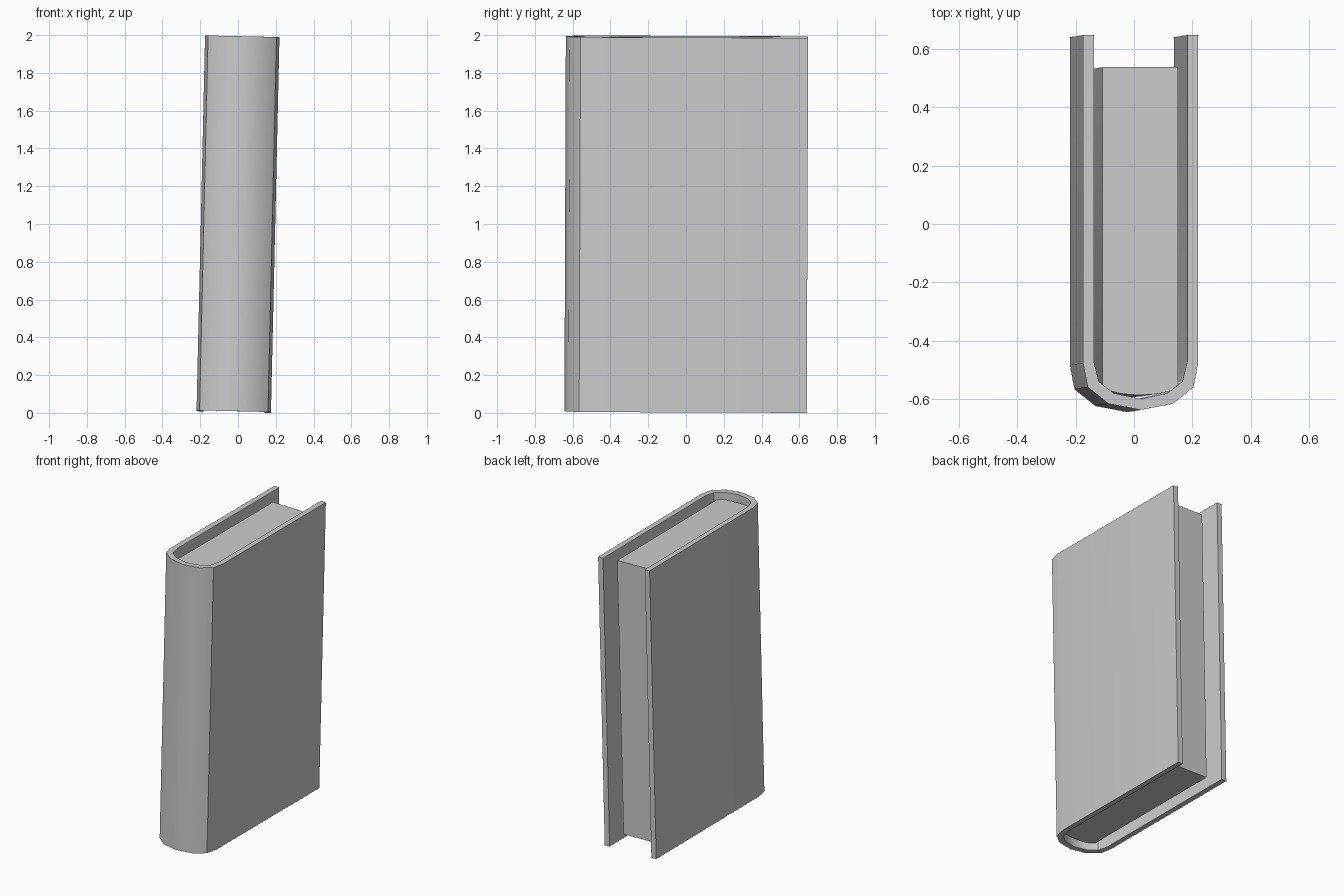
import bpy, bmesh, math
from mathutils import Matrix

if "Cube" in bpy.data.objects:
    bpy.data.objects.remove(bpy.data.objects["Cube"])

HEIGHT = 1.985
# slight lean of the whole book
LEAN = (Matrix.Translation((0, 0, 1.0))
        @ Matrix.Rotation(math.radians(1.3), 4, 'Y')
        @ Matrix.Rotation(math.radians(-0.22), 4, 'X'))


def mirrored(half):
    """Complete a half outline (right side, back to spine centre) across x = 0."""
    return half + [(-x, y) for x, y in reversed(half[:-1])]


def prism(name, outline, height):
    """Extrude a closed outline along z, centred on its mid height."""
    bm = bmesh.new()
    base = [bm.verts.new((x, y, -height / 2)) for x, y in outline]
    face = bm.faces.new(base)
    new = bmesh.ops.extrude_face_region(bm, geom=[face])["geom"]
    bmesh.ops.translate(bm, vec=(0, 0, height),
                        verts=[v for v in new if isinstance(v, bmesh.types.BMVert)])
    bmesh.ops.recalc_face_normals(bm, faces=bm.faces)
    bm.transform(LEAN)
    mesh = bpy.data.meshes.new(name)
    bm.to_mesh(mesh)
    bm.free()
    obj = bpy.data.objects.new(name, mesh)
    bpy.context.collection.objects.link(obj)
    bpy.context.view_layer.objects.active = obj
    obj.select_set(True)
    bpy.ops.object.shade_smooth_by_angle(angle=math.radians(32))
    obj.select_set(False)
    return obj


# cover: two boards joined by a rounded spine
outer = mirrored([(0.197, 0.643), (0.197, -0.48), (0.181, -0.562),
                  (0.11, -0.619), (0, -0.64)])
inner = mirrored([(0.160, 0.643), (0.160, -0.475), (0.143, -0.543),
                  (0.092, -0.583), (0, -0.602)])
prism("cover", outer + inner[::-1], HEIGHT)

# page block: inset from the cover, rounded toward the spine
spine_arc = [(0.129 * math.cos(a), -0.553 - 0.036 * math.sin(a))
             for a in (math.pi / 2 * i / 5 for i in range(6))]
prism("page_block", mirrored([(0.129, 0.533)] + spine_arc), HEIGHT - 0.1)

# rest the lowest corner on the ground
bpy.context.view_layer.update()
lowest = min(v.co.z for o in bpy.context.collection.objects for v in o.data.vertices)
for o in bpy.context.collection.objects:
    o.data.transform(Matrix.Translation((0, 0, -lowest)))
